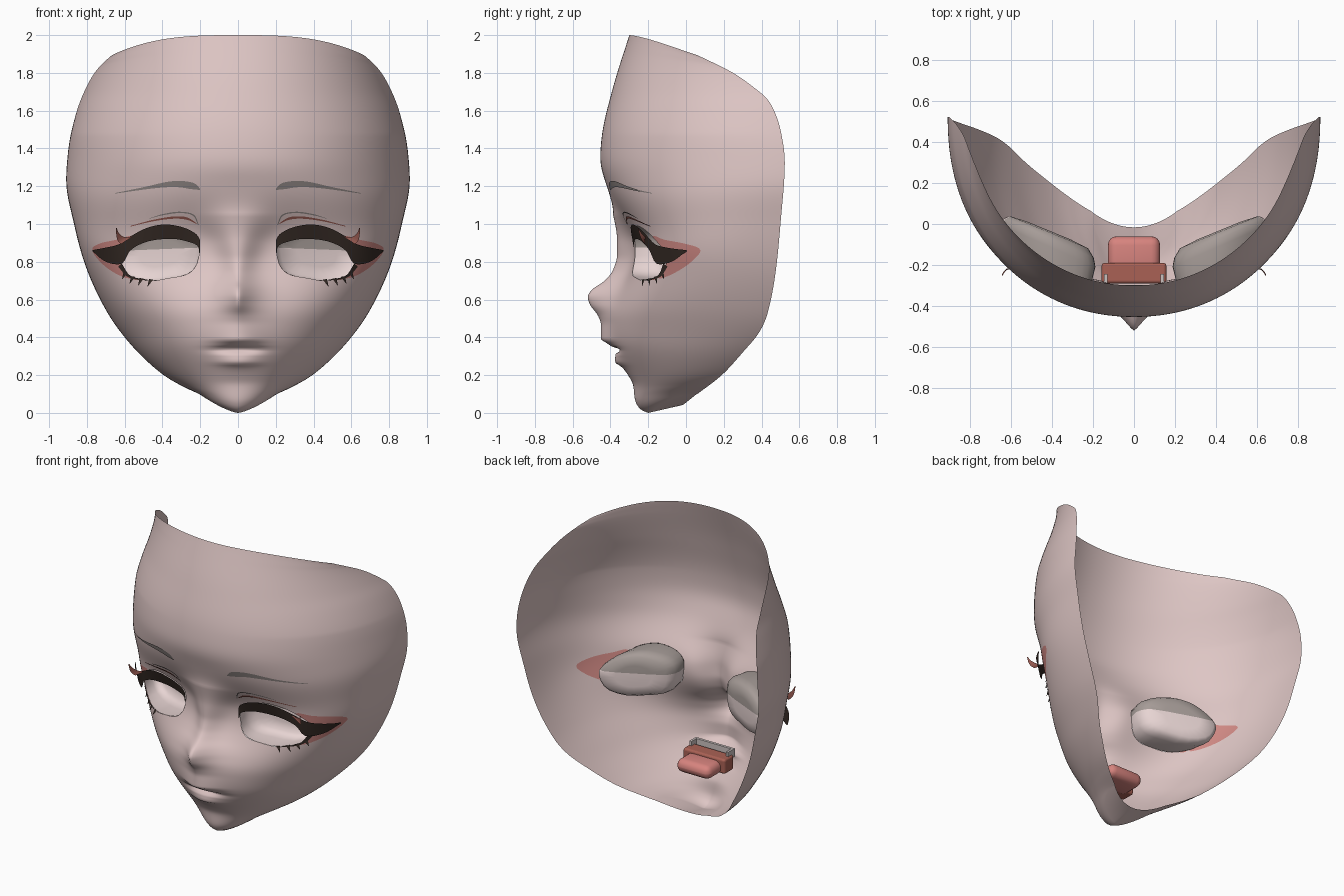
import bpy, bmesh, math
from mathutils import Vector

if "Cube" in bpy.data.objects:
    bpy.data.objects.remove(bpy.data.objects["Cube"])

# ---------- flat colours ----------
def mat(name, *c):
    m = bpy.data.materials.new(name)
    m.diffuse_color = (*c, 1)
    m.use_nodes = True
    m.node_tree.nodes["Principled BSDF"].inputs["Base Color"].default_value = m.diffuse_color
    return m

SKIN = mat("skin", .73, .565, .555)
BLUSH = mat("eye_blush", .63, .25, .23)
LASH = mat("lash_brown", .035, .023, .018)
BROW = mat("brow_grey", .27, .235, .225)
CREASE = mat("crease_red_brown", .30, .10, .08)
WHITE = mat("eye_white", .80, .66, .65)
SHADE = mat("eye_shade", .38, .33, .31)
MOUTH = mat("mouth_red", .40, .12, .09)
TONGUE = mat("tongue_pink", .68, .23, .21)
TEETH = mat("teeth", .60, .54, .53)

# ---------- helpers ----------
def curve(pts, soft=0.0):
    """Monotone cubic through (t, value) points, averaged over +-soft, memoised."""
    pts = sorted(pts)
    d = [(b[1] - a[1]) / (b[0] - a[0]) for a, b in zip(pts, pts[1:])]
    m = [d[0]] + [0 if a * b <= 0 else 2 * a * b / (a + b) for a, b in zip(d, d[1:])] + [d[-1]]
    memo = {}

    def f(t):
        i = 0
        while i < len(pts) - 2 and t > pts[i + 1][0]:
            i += 1
        h = pts[i + 1][0] - pts[i][0]
        u = (t - pts[i][0]) / h
        return ((1 + 2 * u) * (1 - u) ** 2 * pts[i][1] + u * (1 - u) ** 2 * h * m[i]
                + u * u * (3 - 2 * u) * pts[i + 1][1] + u * u * (u - 1) * h * m[i + 1])

    def g(t):
        t = min(max(t, pts[0][0]), pts[-1][0])
        if t not in memo:
            w = min(soft, t - pts[0][0], pts[-1][0] - t)
            memo[t] = sum(f(t + w * k / 4) * (5 - abs(k)) for k in range(-4, 5)) / 25
        return memo[t]
    return g

def spline(pts, n, closed=False):
    """Catmull-Rom resampling of 2D points."""
    p = [Vector(q) for q in pts]
    p = [p[-1]] + p + p[:2] if closed else [2 * p[0] - p[1]] + p + [2 * p[-1] - p[-2]]
    segs, out = len(p) - 3, []
    for k in range(n):
        t = k / (n if closed else n - 1) * segs
        i = min(int(t), segs - 1)
        t -= i
        a, b, c, d = p[i:i + 4]
        out.append(.5 * (2 * b + (c - a) * t + (2 * a - 5 * b + 4 * c - d) * t ** 2
                         + (3 * b - a - 3 * c + d) * t ** 3))
    return out

def inside(x, z, poly):
    hit = False
    for a, b in zip(poly, poly[1:] + poly[:1]):
        if (a.y > z) != (b.y > z) and x < a.x + (z - a.y) / (b.y - a.y) * (b.x - a.x):
            hit = not hit
    return hit

def finish(name, bm, mats, smooth=True, mirror=False):
    me = bpy.data.meshes.new(name)
    bmesh.ops.recalc_face_normals(bm, faces=bm.faces)
    for f in bm.faces:
        f.smooth = smooth
    bm.to_mesh(me)
    bm.free()
    for m in mats:
        me.materials.append(m)
    ob = bpy.data.objects.new(name, me)
    bpy.context.collection.objects.link(ob)
    if mirror:
        ob.modifiers.new("mirror", 'MIRROR').use_mirror_merge = False
    return ob

# ---------- face profiles, all by height ----------
half_width = curve([(.1, .205), (.12, .25), (.15, .315), (.2, .396), (.37, .575), (.545, .70), (.8, .815),
                    (1, .868), (1.23, .91), (1.39, .899), (1.6, .853), (1.76, .785), (1.83, .738),
                    (1.894, .667)], .05)
edge_y = curve([(.1, .06), (.2, .19), (.32, .3), (.43, .39), (.52, .43), (.75, .475), (1, .5),
                (1.33, .523), (1.5, .5), (1.65, .44), (1.73, .35), (1.8, .25), (1.894, .06)], .03)
base_y = curve([(0, -.2), (.02, -.243), (.07, -.268), (.148, -.285), (.2, -.31), (.3, -.365), (.4, -.402),
                (.5, -.40), (.6, -.368), (.7, -.32), (.8, -.278), (.88, -.27), (.95, -.283), (1.05, -.338),
                (1.18, -.41), (1.34, -.455), (1.45, -.448), (1.71, -.39), (2, -.30)], .07)
centre_y = curve([(0, -.2), (.02, -.243), (.07, -.27), (.148, -.28), (.2, -.307), (.243, -.34), (.27, -.376),
                  (.315, -.372), (.333, -.34), (.35, -.39), (.37, -.42), (.39, -.45), (.465, -.45),
                  (.513, -.465), (.577, -.51), (.615, -.52), (.65, -.5), (.7, -.43), (.757, -.386),
                  (.835, -.365), (.915, -.365), (1.05, -.386), (1.18, -.42), (1.3, -.45)])
bump_width = curve([(0, .15), (.25, .11), (.34, .12), (.42, .12), (.5, .12), (.6, .10), (.75, .09),
                    (.9, .11), (1.05, .16), (2, .3)])
bump_power = curve([(0, 2.2), (.38, 2), (.5, 1.5), (.62, 1.35), (.75, 1.6), (.95, 2.2), (2, 2.2)])
roundness = curve([(0, 1.9), (.4, 2), (.7, 2.45), (.87, 2.75), (1.05, 2.45), (1.3, 2.1), (2, 2.05)], .1)

def row_point(x, z, ze):
    """Point on the row starting at height z in the middle and ending at ze on the rim."""
    x_abs, w, n, yb = abs(x), half_width(ze), roundness(z), base_y(z)
    rise = edge_y(ze) - yb
    depth = max(rise, .95) if z > 1.35 else rise
    a = w / (1 - (1 - rise / depth) ** n) ** (1 / n)
    k = 1 - max(0, 1 - (x_abs / a) ** n) ** (1 / n)
    fade = min(1, max(0, (1.25 - z) / .2))
    y = yb + depth * k + fade * (centre_y(z) - yb) * math.exp(-(x_abs / bump_width(z)) ** bump_power(z))
    return Vector((x, y, z + (ze - z) * (x_abs / w) ** (3 if z > 1 else 1.4)))

def surf(x, z, out=0):
    p = row_point(x, z, z)
    p.y -= out
    return p

# eye opening and blush outlines (x, z)
EYE = spline([(.203, .88), (.215, .93), (.26, .965), (.33, .985), (.41, .99), (.5, .965), (.58, .91),
              (.63, .85), (.62, .78), (.575, .725), (.47, .70), (.36, .715), (.27, .735), (.22, .785)], 112, True)
WING = spline([(.55, .935), (.64, .917), (.73, .897), (.772, .865), (.73, .80), (.66, .745),
               (.58, .712), (.5, .715), (.5, .85)], 108, True)

# ---------- face shell ----------
COLS, ROWS, UNDER = 84, 160, 8
bm = bmesh.new()
grid = []
for r in range(ROWS + 1):
    z = 2 * (1 - r / ROWS)
    ze = z
    if z > 1.6:
        ze -= .106 * ((z - 1.6) / .4) ** 2
    elif z < .25:
        ze += .1 * (1 - z / .25) ** 2
    w = half_width(ze)
    grid.append([bm.verts.new(row_point(w * math.sin(c / COLS * math.pi / 2), z, ze))
                 for c in range(-COLS, COLS + 1)])
chin = [v.co.copy() for v in grid[-1]]
for q in range(1, UNDER + 1):       # underside of the chin
    grid.append([bm.verts.new(p.lerp(Vector((p.x * .98, -.016 + 1.7 * p.x ** 2, .042 + 1.35 * p.x ** 2)), q / UNDER))
                 for p in chin])
for a, b in zip(grid, grid[1:]):
    for i in range(2 * COLS):
        bm.faces.new((a[i], b[i], b[i + 1], a[i + 1]))

def near_eye(p):
    return p.y < .3 and .15 < abs(p.x) < .82 and .65 < p.z < 1.05

def snap(v, outline):
    p = Vector((abs(v.co.x), v.co.z))
    e = min(outline, key=lambda q: (q - p).length_squared)
    v.co = surf(math.copysign(e.x, v.co.x), e.y)

cut = []
for f in bm.faces:
    c = f.calc_center_median()
    if near_eye(c):
        f.material_index = int(inside(abs(c.x), c.z, WING))
        if inside(abs(c.x), c.z, EYE):
            cut.append(f)
bmesh.ops.delete(bm, geom=cut, context='FACES')
for v in bm.verts:                  # pull hole rims and blush edges onto their outlines
    if near_eye(v.co):
        if v.is_boundary:
            snap(v, EYE)
        elif len({f.material_index for f in v.link_faces}) > 1:
            snap(v, WING)
finish("face", bm, [SKIN, BLUSH])

# ---------- eye sockets: flared wall, bevel and back plate ----------
bm = bmesh.new()
mid = Vector((.415, .845))
outline = EYE[::4]
rings = []
for scale, y0, slope in ((1, None, 0), (1.07, -.195, .44), (1.03, -.155, .43), (.9, -.12, .41), (.5, -.112, .41)):
    ring = []
    for e in outline:
        q = mid + (e - mid) * scale
        y = surf(q.x, q.y).y if y0 is None else y0 + (q.x - .22) * slope
        ring.append(bm.verts.new((q.x, y, q.y)))
    rings.append(ring)
n = len(outline)
for a, b in zip(rings, rings[1:]):
    for i in range(n):
        bm.faces.new((a[i], a[(i + 1) % n], b[(i + 1) % n], b[i]))
bm.faces.new(rings[-1])
bmesh.ops.bisect_plane(bm, geom=bm.verts[:] + bm.edges[:] + bm.faces[:],
                       plane_co=(.4, 0, .867), plane_no=(.04, 0, 1))
for f in bm.faces:
    c = f.calc_center_median()
    f.material_index = int(c.z + .04 * (c.x - .4) > .867)
finish("eye_socket", bm, [WHITE, SHADE], mirror=True)

# ---------- strips lying on the face ----------
def strip(name, top, bottom, m, out_top, out_bottom, n=32):
    bm = bmesh.new()
    a = [bm.verts.new(surf(p.x, p.y, out_top(p.x))) for p in spline(top, n)]
    b = [bm.verts.new(surf(p.x, p.y, out_bottom(p.x))) for p in spline(bottom, n)]
    for i in range(n - 1):
        bm.faces.new((a[i], b[i], b[i + 1], a[i + 1]))
    finish(name, bm, [m], mirror=True)

near = lambda x: .006
flare = lambda x: .01 + .06 * max(0, (x - .2) / .57) ** 2
strip("upper_lash",
      [(.2, .85), (.205, .925), (.25, .965), (.32, .99), (.40, .997), (.48, .98), (.56, .94), (.63, .893),
       (.70, .875), (.77, .862)],
      [(.203, .845), (.215, .885), (.26, .905), (.33, .92), (.42, .918), (.5, .90), (.57, .86),
       (.615, .79), (.70, .80), (.77, .855)], LASH, flare, flare)
strip("eyebrow",
      [(.2, 1.185), (.23, 1.215), (.30, 1.228), (.38, 1.222), (.5, 1.195), (.65, 1.164)],
      [(.2, 1.18), (.25, 1.185), (.32, 1.195), (.4, 1.193), (.5, 1.182), (.65, 1.161)], BROW, near, near)
strip("lid_crease",
      [(.22, 1.005), (.27, 1.035), (.34, 1.04), (.45, 1.022), (.57, .99)],
      [(.22, 1.0), (.27, 1.022), (.34, 1.028), (.45, 1.014), (.57, .986)], CREASE, near, near)
strip("lid_line",
      [(.207, .995), (.235, 1.05), (.31, 1.065), (.4, 1.052), (.47, 1.03)],
      [(.212, .995), (.24, 1.045), (.31, 1.058), (.4, 1.046), (.47, 1.028)], BROW, near, near)

# ---------- lash spikes ----------
spike_out = lambda x: .04 + 10 * max(0, x - .55) ** 2
strip("outer_lash_spike", [(.555, .935), (.60, .93), (.63, .95), (.642, .98)],
      [(.62, .893), (.636, .91), (.644, .94), (.645, .98)], CREASE, spike_out, spike_out, 10)
bm = bmesh.new()
for x, z in ((.46, .697), (.51, .702), (.555, .712), (.595, .735)):
    tri = ((x - .011, z + .008, .004), (x + .011, z + .012, .004), (x + .02, z - .03, .02))
    bm.faces.new([bm.verts.new(surf(*p)) for p in tri])
finish("lower_lash", bm, [LASH], smooth=False, mirror=True)
strip("lower_lid_line", [(.48, .706), (.54, .715), (.58, .735), (.615, .79)],
      [(.48, .702), (.54, .706), (.59, .724), (.635, .775)], LASH, near, near)

# ---------- mouth interior ----------
def box(name, cx, hx, y0, y1, z0, z1, m, bevel=0.0):
    bm = bmesh.new()
    bmesh.ops.create_cube(bm, size=1)
    for v in bm.verts:
        v.co = (cx + v.co.x * 2 * hx, (y0 + y1) / 2 + v.co.y * (y1 - y0), (z0 + z1) / 2 + v.co.z * (z1 - z0))
    ob = finish(name, bm, [m], smooth=bevel > .02)
    if bevel:
        b = ob.modifiers.new("bevel", 'BEVEL')
        b.width, b.segments = bevel, 4

box("mouth_cavity", 0, .158, -.29, -.19, .27, .37, MOUTH, .015)
box("upper_teeth", 0, .13, -.315, -.297, .345, .40, TEETH)
for s in (-1, 1):
    box("side_teeth", s * .138, .008, -.315, -.245, .345, .40, TEETH)
box("tongue", 0, .128, -.25, -.06, .262, .352, TONGUE, .044)
